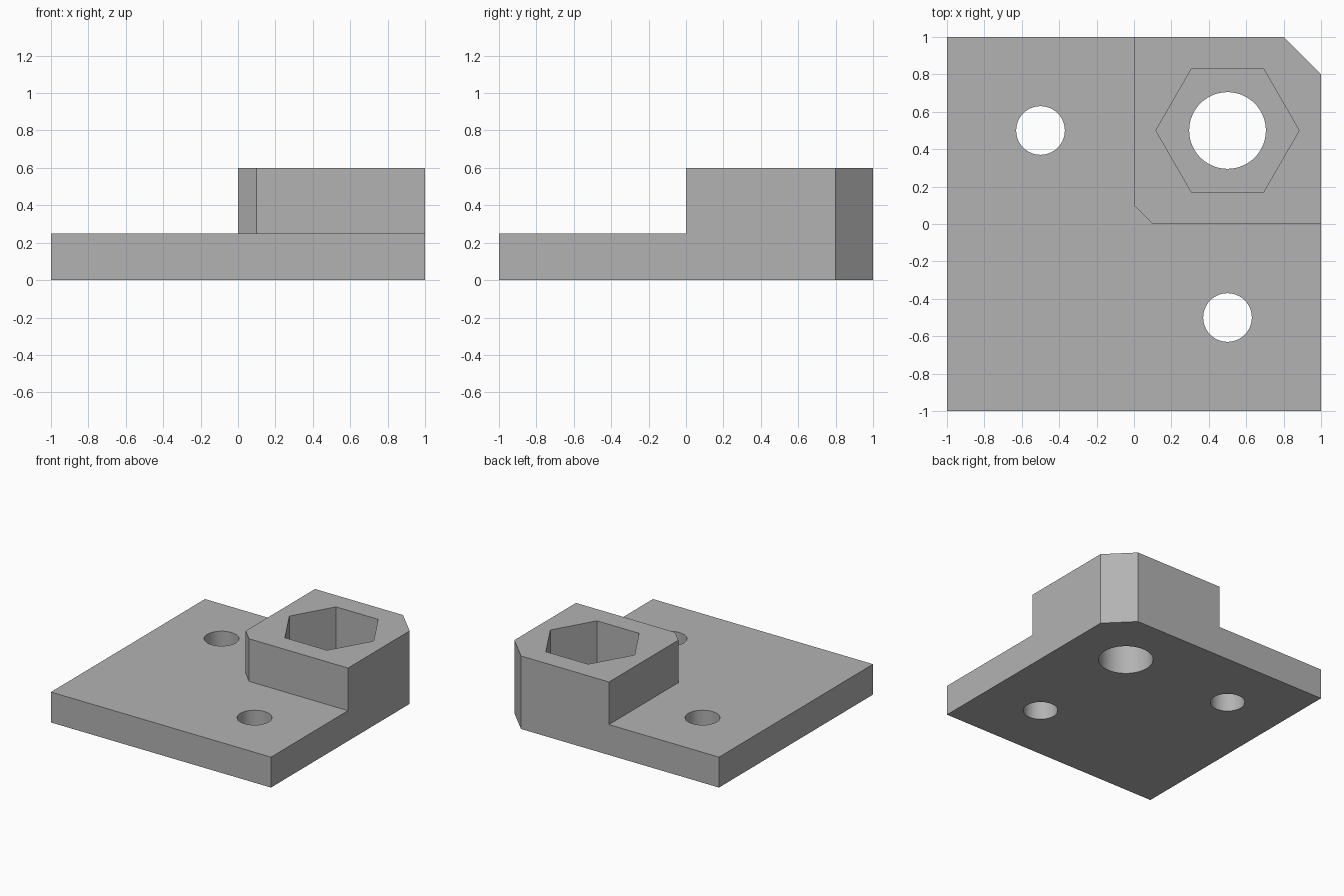
import bpy, bmesh, math

default = bpy.data.objects.get("Cube")
if default:
    bpy.data.objects.remove(default, do_unlink=True)

grey = bpy.data.materials.new("plain grey")
grey.use_nodes = True
colour = (0.45, 0.45, 0.45, 1)
grey.diffuse_color = colour
grey.node_tree.nodes["Principled BSDF"].inputs["Base Color"].default_value = colour


def prism(name, outline, bottom, top):
    """Extrude a flat outline between two heights."""
    bm = bmesh.new()
    face = bm.faces.new([bm.verts.new((x, y, bottom)) for x, y in outline])
    extruded = bmesh.ops.extrude_face_region(bm, geom=[face])["geom"]
    verts = [v for v in extruded if isinstance(v, bmesh.types.BMVert)]
    bmesh.ops.translate(bm, verts=verts, vec=(0, 0, top - bottom))
    bmesh.ops.recalc_face_normals(bm, faces=bm.faces)
    mesh = bpy.data.meshes.new(name)
    bm.to_mesh(mesh)
    bm.free()
    mesh.materials.append(grey)
    obj = bpy.data.objects.new(name, mesh)
    bpy.context.collection.objects.link(obj)
    return obj


def ring(x, y, radius, sides):
    steps = [math.tau * i / sides for i in range(sides)]
    return [(x + radius * math.cos(a), y + radius * math.sin(a)) for a in steps]


def combine(body, tool, operation):
    """Apply a boolean and discard the tool."""
    tool.hide_render = True
    mod = body.modifiers.new(operation.lower(), "BOOLEAN")
    mod.operation = operation
    mod.solver = "EXACT"
    mod.object = tool
    bpy.context.view_layer.objects.active = body
    bpy.ops.object.modifier_apply(modifier=mod.name)
    bpy.data.objects.remove(tool, do_unlink=True)


PLATE, TOP = 0.25, 0.6

# Square plate with one cut corner
body = prism("corner_bracket",
             [(-1, -1), (1, -1), (1, 0.8), (0.8, 1), (-1, 1)], 0, PLATE)

# Raised corner block, chamfered on two opposite corners
block = prism("raised_block",
              [(0.1, 0), (1, 0), (1, 0.8), (0.8, 1), (0, 1), (0, 0.1)], PLATE, TOP)
combine(body, block, "UNION")

# Merge the flush outer walls into single flat faces
bm = bmesh.new()
bm.from_mesh(body.data)
bmesh.ops.remove_doubles(bm, verts=bm.verts, dist=0.0001)
bmesh.ops.dissolve_limit(bm, angle_limit=0.01, verts=bm.verts, edges=bm.edges)
bm.to_mesh(body.data)
bm.free()

# Hexagonal nut pocket, its bolt hole, and the two mounting holes
combine(body, prism("hex_pocket", ring(0.5, 0.5, 0.383, 6), PLATE, TOP + 0.1), "DIFFERENCE")
for x, y, radius in [(0.5, 0.5, 0.205), (-0.5, 0.5, 0.13), (0.5, -0.5, 0.13)]:
    combine(body, prism("hole", ring(x, y, radius, 64), -0.1, TOP + 0.1), "DIFFERENCE")

# Smooth hole walls, sharp edges elsewhere
body.select_set(True)
bpy.context.view_layer.objects.active = body
bpy.ops.object.shade_smooth_by_angle(angle=math.radians(30))
